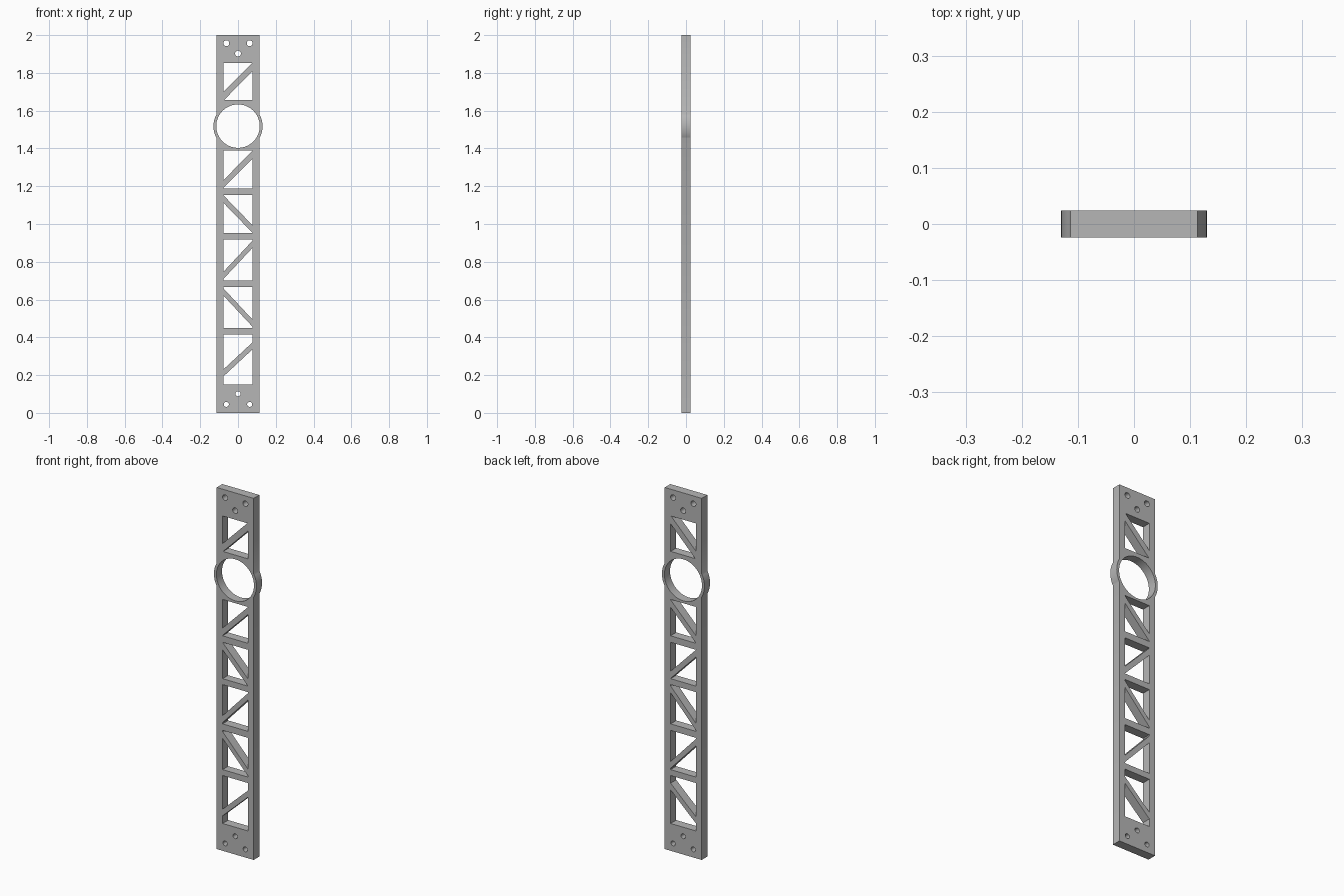
import bpy
import bmesh
from math import sin, cos, asin, pi, radians

cube = bpy.data.objects.get("Cube")
if cube:
    bpy.data.objects.remove(cube, do_unlink=True)

HALF_W, HALF_T, HEIGHT = 0.113, 0.0245, 2.0
WINDOW = 0.077                       # half width of the openings
RING_Z, RING_OUT, RING_IN = 1.518, 0.13, 0.115

grey = bpy.data.materials.new("plain grey")
grey.use_nodes = True
colour = (0.47, 0.47, 0.47, 1)
grey.diffuse_color = colour
grey.node_tree.nodes["Principled BSDF"].inputs["Base Color"].default_value = colour

curve = bpy.data.curves.new("truss_plate", "CURVE")
curve.dimensions = "2D"
curve.fill_mode = "BOTH"
curve.extrude = HALF_T


def loop(points):
    """Add one closed outline; outlines inside the plate become holes."""
    spline = curve.splines.new("POLY")
    spline.points.add(len(points) - 1)
    for p, (x, z) in zip(spline.points, points):
        p.co = (x, z, 0, 1)
    spline.use_cyclic_u = True


def arc(cx, cz, r, start, end, n):
    return [(cx + r * cos(start + (end - start) * i / n),
             cz + r * sin(start + (end - start) * i / n)) for i in range(n + 1)]


def circle(cx, cz, r, n):
    loop(arc(cx, cz, r, 0, 2 * pi, n)[:-1])


def clip(points, side):
    """Keep the part of a polygon where side(point) is positive."""
    out = []
    for a, b in zip(points, points[1:] + points[:1]):
        da, db = side(a), side(b)
        if da >= 0:
            out.append(a)
        if da * db < 0:
            t = da / (da - db)
            out.append((a[0] + t * (b[0] - a[0]), a[1] + t * (b[1] - a[1])))
    return out


def braced_window(bottom, top, slope, band):
    """Rectangular opening split in two by a diagonal brace."""
    mid = (bottom + top) / 2
    box = [(-WINDOW, bottom), (WINDOW, bottom), (WINDOW, top), (-WINDOW, top)]
    for s in (1, -1):
        loop(clip(box, lambda p: s * (p[1] - mid - slope * p[0]) - band / 2))


# Outer outline: straight bar with the ring bulging out on both sides
bulge = asin((RING_OUT ** 2 - HALF_W ** 2) ** 0.5 / RING_OUT)
right = arc(0, RING_Z, RING_OUT, -bulge, bulge, 16)
left = arc(0, RING_Z, RING_OUT, pi - bulge, pi + bulge, 16)
loop([(-HALF_W, 0), (HALF_W, 0)] + right
     + [(HALF_W, HEIGHT), (-HALF_W, HEIGHT)] + left)

# Ring opening
circle(0, RING_Z, RING_IN, 72)

# Braced windows: bottom, top, brace slope, brace height
for window in ((0.151, 0.416, 0.93, 0.037), (0.449, 0.666, -1.07, 0.038),
               (0.702, 0.919, 1.07, 0.038), (0.952, 1.153, -1.03, 0.04),
               (1.189, 1.390, 1.01, 0.041), (1.656, 1.852, 1.01, 0.046)):
    braced_window(*window)

# Screw holes at both ends
for z_pair, z_mid, r in ((0.045, 0.101, 0.0135), (1.957, 1.902, 0.0155)):
    for x, z in ((-0.062, z_pair), (0.062, z_pair), (0, z_mid)):
        circle(x, z, r, 24)

# Turn the outline into a solid mesh standing upright
helper = bpy.data.objects.new("outline_helper", curve)
bpy.context.collection.objects.link(helper)
bpy.context.view_layer.update()
mesh = bpy.data.meshes.new_from_object(
    helper.evaluated_get(bpy.context.evaluated_depsgraph_get()))
bpy.data.objects.remove(helper, do_unlink=True)

bm = bmesh.new()
bm.from_mesh(mesh)
bmesh.ops.remove_doubles(bm, verts=bm.verts, dist=0.0001)
for v in bm.verts:
    v.co = (v.co.x, -v.co.z, v.co.y)
bmesh.ops.recalc_face_normals(bm, faces=bm.faces)
bm.to_mesh(mesh)
bm.free()

mesh.materials.clear()
mesh.materials.append(grey)
plate = bpy.data.objects.new("truss_plate", mesh)
bpy.context.collection.objects.link(plate)
bpy.ops.object.select_all(action="DESELECT")
plate.select_set(True)
bpy.context.view_layer.objects.active = plate
bpy.ops.object.shade_smooth_by_angle(angle=radians(30))
